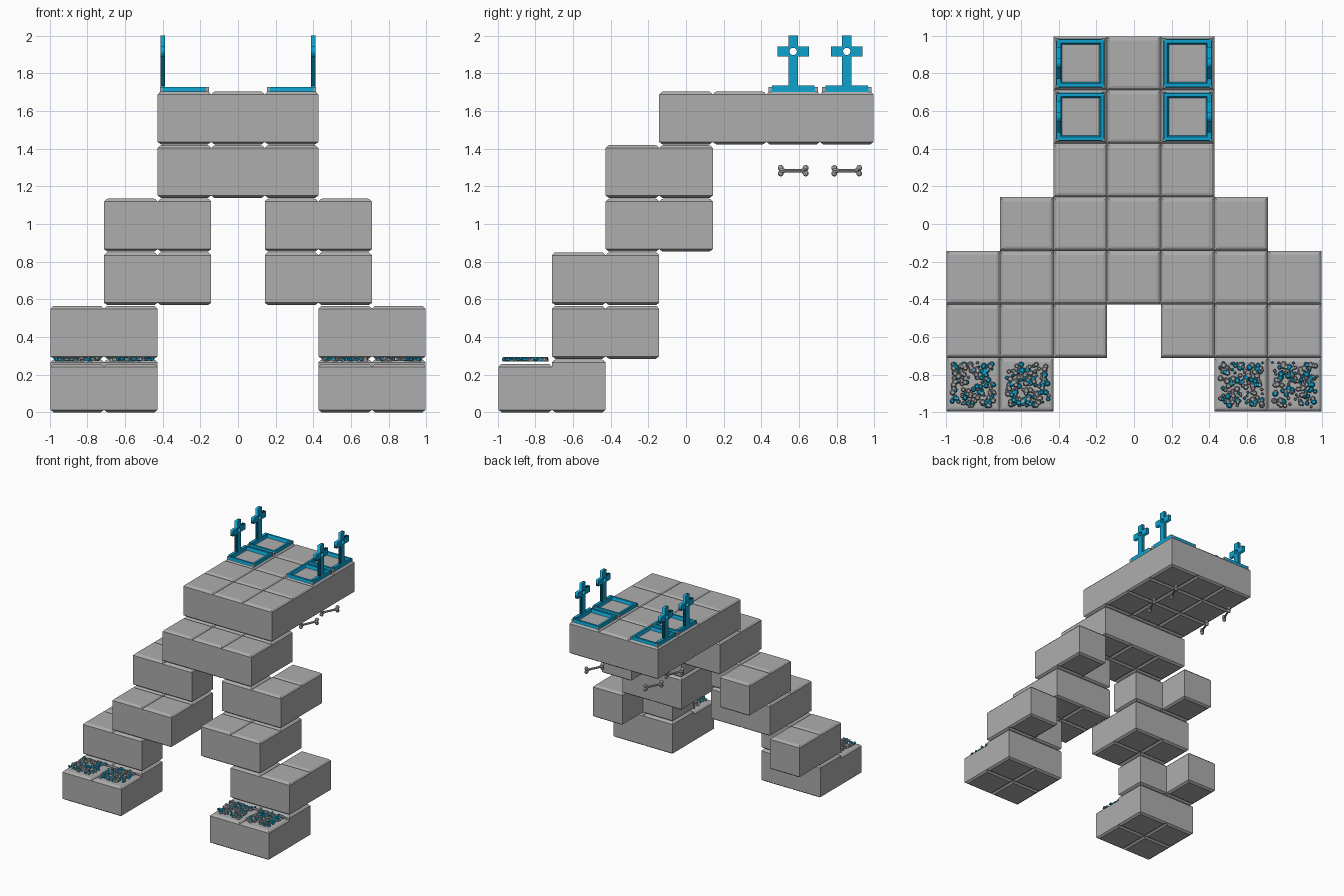
import bpy, bmesh, math, random
from mathutils import Matrix, Vector

cube = bpy.data.objects.get("Cube")
if cube:
    bpy.data.objects.remove(cube)

P = 0.2845            # grid pitch of the stone blocks
TOP = 5 * P + 0.281   # upper surface of the platform
random.seed(4)


def material(name, colour):
    m = bpy.data.materials.new(name)
    m.use_nodes = True
    m.diffuse_color = (*colour, 1)
    node = next(n for n in m.node_tree.nodes if n.type == 'BSDF_PRINCIPLED')
    node.inputs["Base Color"].default_value = (*colour, 1)
    node.inputs["Roughness"].default_value = 0.8
    return m


STONE = material("stone_grey", (0.42, 0.42, 0.42))
BLUE = material("bright_blue", (0.004, 0.36, 0.62))


def finish(name, bm, *mats):
    bmesh.ops.recalc_face_normals(bm, faces=bm.faces)
    mesh = bpy.data.meshes.new(name)
    bm.to_mesh(mesh)
    bm.free()
    for m in mats:
        mesh.materials.append(m)
    ob = bpy.data.objects.new(name, mesh)
    bpy.context.collection.objects.link(ob)
    return ob


def square_loft(bm, cx, cy, sections, ring=False):
    """Loft square sections given as (z, half width); a ring joins last to first."""
    corners = ((-1, -1), (1, -1), (1, 1), (-1, 1))
    loops = [[bm.verts.new((cx + h * a, cy + h * b, z)) for a, b in corners]
             for z, h in sections]
    pairs = list(zip(loops, loops[1:]))
    if ring:
        pairs.append((loops[-1], loops[0]))
    else:
        bm.faces.new(loops[0][::-1])
        bm.faces.new(loops[-1])
    for lo, hi in pairs:
        for i in range(4):
            j = (i + 1) % 4
            bm.faces.new((lo[i], lo[j], hi[j], hi[i]))


def block(bm, col, row, z, height=0.281):
    h, c = P / 2, 0.018
    square_loft(bm, col * P, row * P, [
        (z, h - c), (z + 0.013, h), (z + height - 0.016, h),
        (z + height - 0.003, h - 0.012), (z + height, h - 0.022)])


def box(bm, centre, size):
    bmesh.ops.create_cube(bm, size=1, matrix=Matrix.Translation(centre)
                          @ Matrix.Diagonal((*size, 1)))


# Stepped stone legs, mirrored left and right
for side, word in ((1, "left"), (-1, "right")):
    for level in range(4):
        inner = 2 - level // 2          # column nearest the middle
        front = -3 + (level + 1) // 2   # row nearest the front
        bm = bmesh.new()
        for col in (inner, inner + 1):
            for row in (front, front + 1):
                if level % 2 and row > front and col == inner:
                    continue            # upper step of each pair is an L
                low = level == 0 and row == front
                block(bm, side * col, row, level * P, 0.258 if low else 0.281)
        finish(f"{word}_leg_step_{level + 1}", bm, STONE)

# Bridge joining the legs, and the platform above it
for name, rows, level in (("bridge", range(-1, 1), 4), ("platform", range(0, 4), 5)):
    bm = bmesh.new()
    for col in (-1, 0, 1):
        for row in rows:
            block(bm, col, row, level * P)
    finish(name, bm, STONE)

# Pebble beds on the two front steps
for side, word in ((1, "left"), (-1, "right")):
    bm = bmesh.new()
    for col in (2, 3):
        for i in range(150):
            r = random.uniform(0.006, 0.017)
            reach = 0.126 - r
            x = side * col * P + random.uniform(-reach, reach)
            y = -3 * P + random.uniform(-reach, reach)
            pos = Vector((x, y, random.uniform(0.277, 0.288)))
            tilt = Matrix.Rotation(random.uniform(0, 6), 4, 'Z')
            made = bmesh.ops.create_cone(
                bm, cap_ends=True, segments=7, radius1=r, radius2=r * 0.6,
                depth=0.013, matrix=Matrix.Translation(pos) @ tilt)
            for f in {f for v in made["verts"] for f in v.link_faces}:
                f.material_index = int(i % 5 < 2)
    finish(f"{word}_pebbles", bm, STONE, BLUE)


def cross(name, x, y):
    """Upright cross with a round hole through its centre."""
    w, a, z = 0.026, 0.083, TOP + 0.213
    half = [(w, TOP), (w, z - w), (a, z - w), (a, z + w), (w, z + w), (w, 2.0)]
    outline = half + [(-u, v) for u, v in reversed(half)]
    hole = [(0.02 * math.cos(t * math.pi / 5), z + 0.02 * math.sin(t * math.pi / 5))
            for t in range(10)]
    curve = bpy.data.curves.new(name, 'CURVE')
    curve.dimensions, curve.fill_mode, curve.extrude = '2D', 'BOTH', 0.013
    for pts in (outline, hole):
        s = curve.splines.new('POLY')
        s.points.add(len(pts) - 1)
        s.use_cyclic_u = True
        for p, (u, v) in zip(s.points, pts):
            p.co = (u, v, 0, 1)
    tmp = bpy.data.objects.new(name + "_outline", curve)
    mesh = bpy.data.meshes.new_from_object(tmp)
    bpy.data.objects.remove(tmp)
    mesh.name = name
    mesh.materials.clear()
    mesh.materials.append(BLUE)
    turn = Matrix(((0, 0, 1, x), (1, 0, 0, y), (0, 1, 0, 0), (0, 0, 0, 1)))
    mesh.transform(turn)
    bpy.context.collection.objects.link(bpy.data.objects.new(name, mesh))


def bone(name, x, y, z):
    """Slim shaft with two lobes at each end."""
    bm = bmesh.new()
    bmesh.ops.create_cone(bm, cap_ends=True, segments=8, radius1=0.009,
                          radius2=0.009, depth=0.13,
                          matrix=Matrix.Rotation(math.pi / 2, 4, 'X'))
    for end in (-1, 1):
        bmesh.ops.create_cone(bm, cap_ends=True, segments=8, radius1=0.009,
                              radius2=0.018, depth=0.03,
                              matrix=Matrix.Translation((0, end * 0.06, 0))
                              @ Matrix.Rotation(-end * math.pi / 2, 4, 'X'))
        for lobe in (-1, 1):
            bmesh.ops.create_icosphere(
                bm, subdivisions=2, radius=0.016,
                matrix=Matrix.Translation((0, end * 0.073, lobe * 0.015)))
    ob = finish(name, bm, STONE)
    ob.location = (x, y, z)
    ob.rotation_euler.z = -math.radians(25)


# Grave plots: raised frame, corner posts, cross, and a bone hanging below
for side, word in ((1, "left"), (-1, "right")):
    for row, place in ((2, "front"), (3, "back")):
        cx, cy = side * P, row * P
        tag = f"{place}_{word}"
        bm = bmesh.new()
        square_loft(bm, cx, cy, [(TOP - 0.002, 0.129), (TOP + 0.025, 0.125),
                                 (TOP + 0.025, 0.108), (TOP - 0.002, 0.098)], True)
        box(bm, (cx + side * 0.115, cy, TOP + 0.015), (0.026, 0.226, 0.034))
        finish(f"plot_frame_{tag}", bm, BLUE)
        bm = bmesh.new()
        for a in (-1, 1):
            for b in (-1, 1):
                box(bm, (cx + a * 0.123, cy + b * 0.123, TOP + 0.01),
                    (0.015, 0.015, 0.026))
        finish(f"plot_corners_{tag}", bm, STONE)
        cross(f"cross_{tag}", cx + side * 0.115, cy)
        bone(f"bone_{tag}", cx, cy, 1.283)
